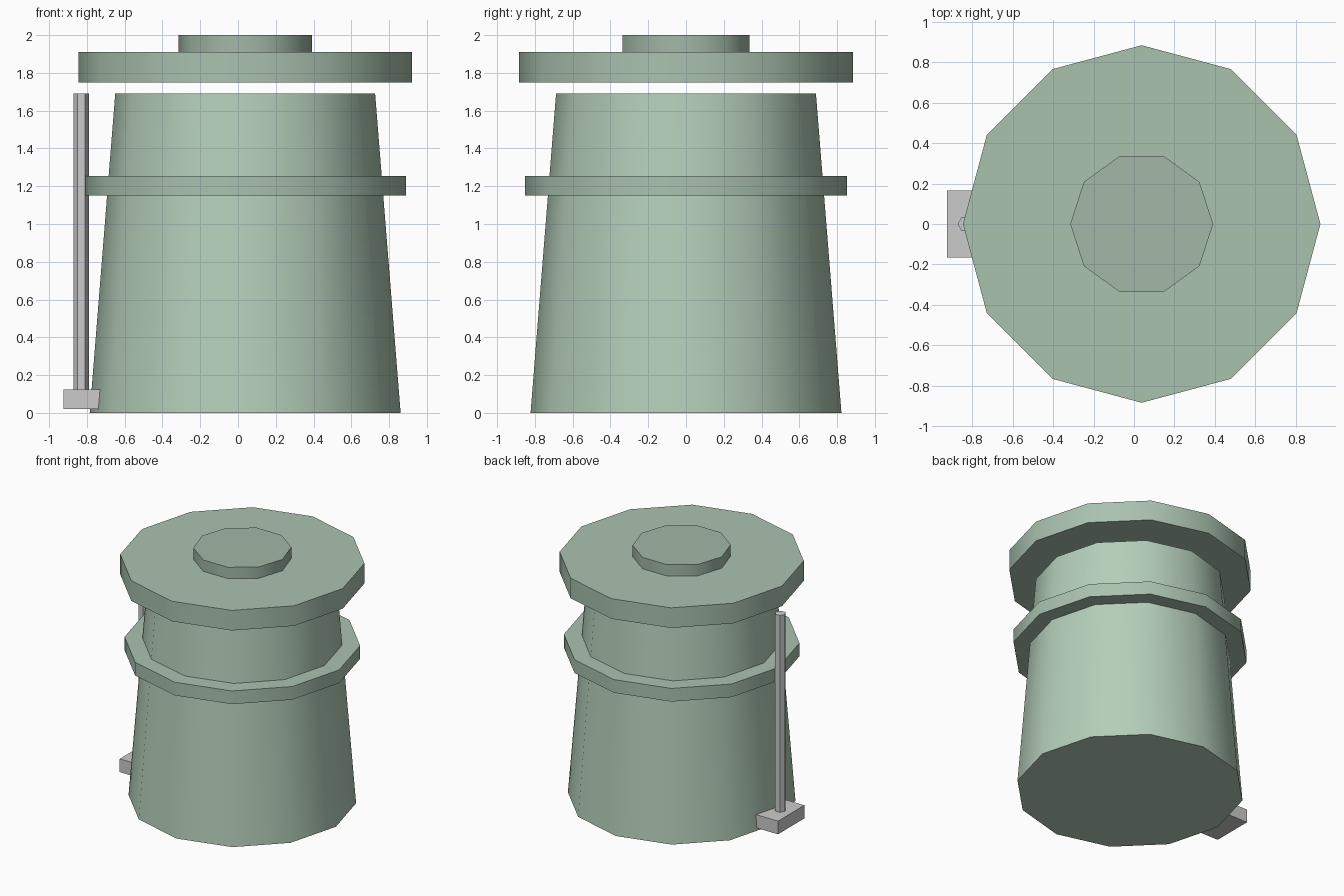
import bpy, bmesh, math

if "Cube" in bpy.data.objects:
    bpy.data.objects.remove(bpy.data.objects["Cube"])


def material(name, rgb):
    m = bpy.data.materials.new(name)
    m.diffuse_color = (*rgb, 1)
    m.use_nodes = True
    m.node_tree.nodes["Principled BSDF"].inputs["Base Color"].default_value = m.diffuse_color
    return m


def finish(name, bm, mat=None, smooth=True):
    bmesh.ops.recalc_face_normals(bm, faces=bm.faces[:])
    me = bpy.data.meshes.new(name)
    bm.to_mesh(me)
    bm.free()
    ob = bpy.data.objects.new(name, me)
    bpy.context.collection.objects.link(ob)
    if mat:
        me.materials.append(mat)
    if smooth:
        bpy.ops.object.select_all(action='DESELECT')
        ob.select_set(True)
        bpy.context.view_layer.objects.active = ob
        bpy.ops.object.shade_smooth_by_angle(angle=math.radians(40))
    return ob


def drum(name, x, z0, z1, r0, r1, sides, mat=None, smooth=True):
    """Closed prism or tapered drum with a corner on +x."""
    bm = bmesh.new()
    rings = [[bm.verts.new((x + r * math.cos(math.tau * i / sides),
                            r * math.sin(math.tau * i / sides), z))
              for i in range(sides)] for r, z in ((r0, z0), (r1, z1))]
    low, high = rings
    for i in range(sides):
        j = (i + 1) % sides
        bm.faces.new((low[i], low[j], high[j], high[i]))
    bm.faces.new(low[::-1])
    bm.faces.new(high)
    return finish(name, bm, mat, smooth)


body_green = material("body_green", (0.46, 0.62, 0.49))
lid_green = material("lid_green", (0.40, 0.54, 0.43))
knob_green = material("knob_green", (0.36, 0.48, 0.39))

CX = 0.038  # bin axis, offset by the pedal at the side

# Tapered body, rim band, lid and knob
drum("body", CX, 0, 1.69, 0.823, 0.688, 12, body_green)
drum("band", CX, 1.15, 1.255, 0.852, 0.852, 12, lid_green)
drum("lid", CX, 1.75, 1.91, 0.883, 0.883, 12, lid_green)
drum("lid_knob", CX, 1.91, 2.0, 0.353, 0.353, 10, knob_green)

# Lifting rod and foot pedal
drum("lift_rod", -0.83, 0.08, 1.69, 0.041, 0.041, 6, smooth=False)
bm = bmesh.new()
bmesh.ops.create_cube(bm, size=1)
bmesh.ops.scale(bm, vec=(0.205, 0.33, 0.105), verts=bm.verts[:])
bmesh.ops.translate(bm, vec=(-0.8225, 0, 0.0725), verts=bm.verts[:])
finish("foot_pedal", bm, smooth=False)
